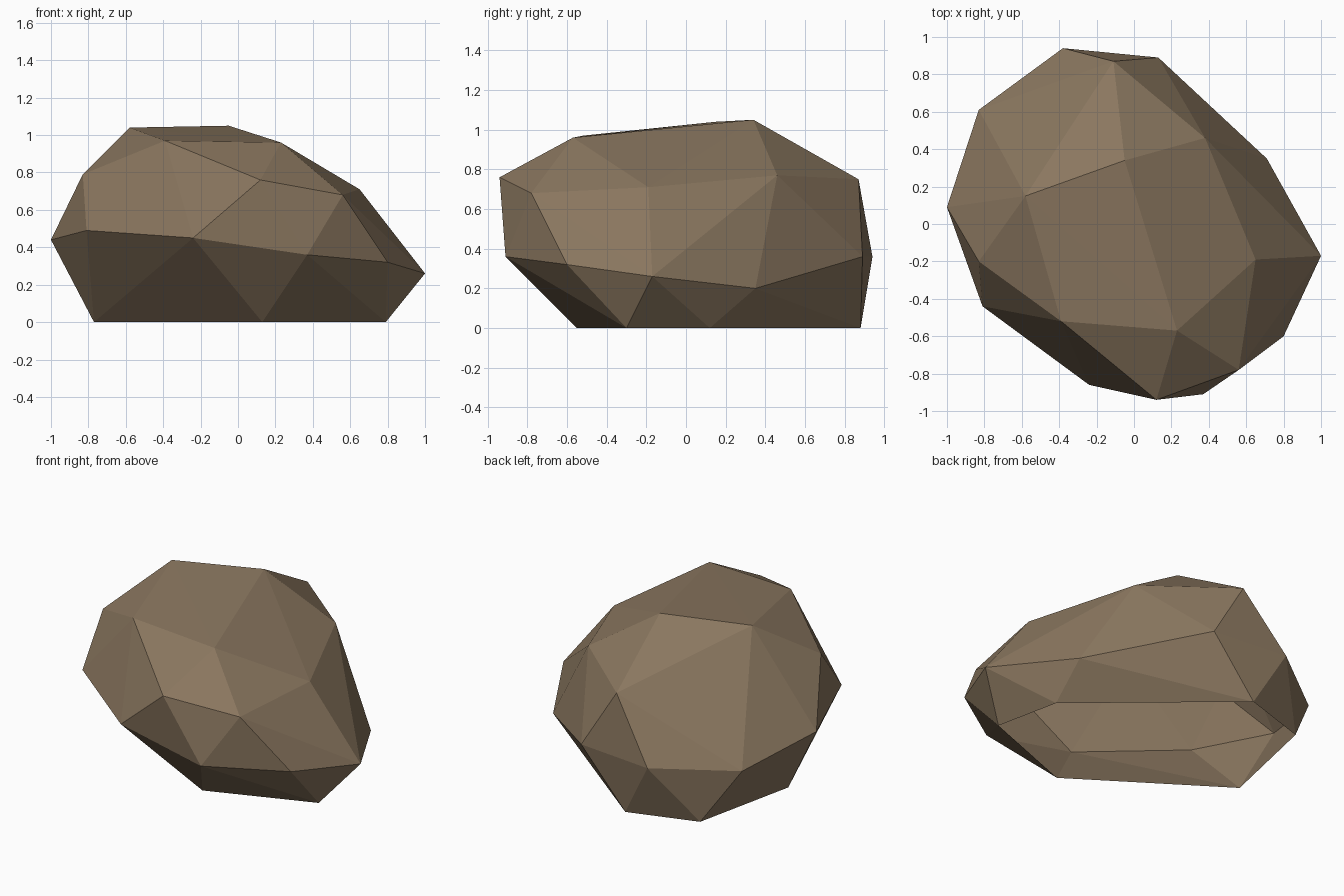
import bpy, bmesh

if "Cube" in bpy.data.objects:
    bpy.data.objects.remove(bpy.data.objects["Cube"])

# Rings of corner points of the boulder, from ground to crown
ground = [(.13, -.55), (.79, -.30), (.70, .12), (-.18, .88), (-.62, .74), (-.77, .05)]
belt = [(-1, .09, .44), (-.83, .61, .335), (-.38, .94, .36), (.13, .89, .36),
        (.71, .35, .20), (1, -.17, .26), (.80, -.60, .32), (.37, -.91, .36),
        (-.24, -.86, .45), (-.81, -.44, .49)]
shoulder = [(-.83, -.20, .79), (.12, -.94, .76), (.56, -.78, .68), (.65, -.19, .71),
            (.38, .46, .77), (-.11, .87, .75)]
crown = [(-.58, .15, 1.04), (-.05, .34, 1.05), (.23, -.57, .96), (-.39, -.52, .97)]

# Wrap flat facets around the points
bm = bmesh.new()
for p in [(x, y, 0) for x, y in ground] + belt + shoulder + crown:
    bm.verts.new(p)
bmesh.ops.convex_hull(bm, input=bm.verts[:])
bmesh.ops.recalc_face_normals(bm, faces=bm.faces[:])

# The underside is open
under = [f for f in bm.faces if all(abs(v.co.z) < 1e-4 for v in f.verts)]
bmesh.ops.delete(bm, geom=under, context='FACES')
loose = [v for v in bm.verts if not v.link_faces]
bmesh.ops.delete(bm, geom=loose, context='VERTS')

mesh = bpy.data.meshes.new("boulder")
bm.to_mesh(mesh)
bm.free()

# Brown stone
mat = bpy.data.materials.new("brown stone")
mat.diffuse_color = (.255, .184, .115, 1)
mat.use_nodes = True
mat.node_tree.nodes["Principled BSDF"].inputs["Base Color"].default_value = mat.diffuse_color
mesh.materials.append(mat)

boulder = bpy.data.objects.new("boulder", mesh)
bpy.context.collection.objects.link(boulder)
